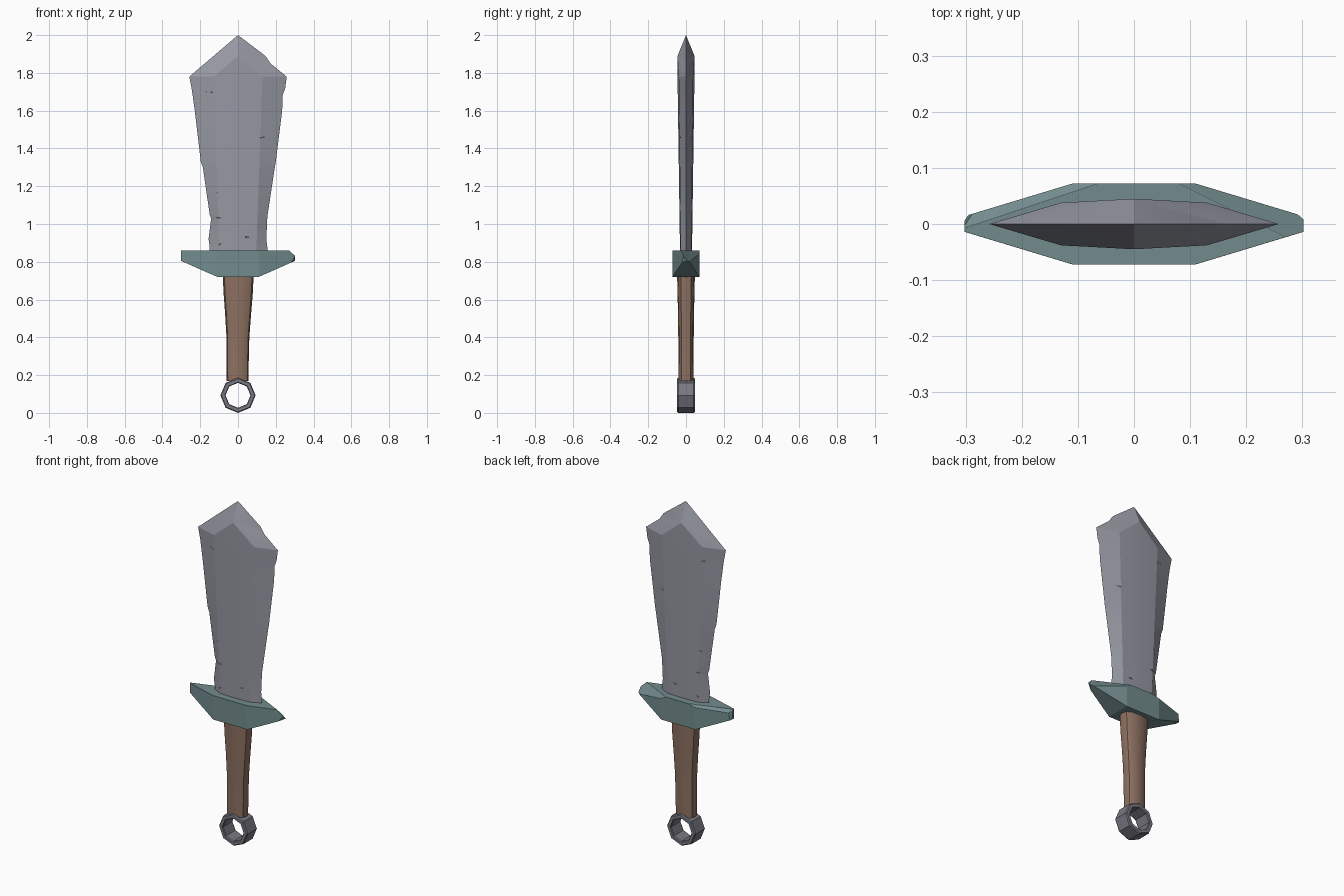
import bpy, bmesh
from math import sin, cos, pi, radians
from mathutils import Vector

if "Cube" in bpy.data.objects:
    bpy.data.objects.remove(bpy.data.objects["Cube"])


def material(name, rgb):
    m = bpy.data.materials.new(name)
    m.diffuse_color = (*rgb, 1)
    m.use_nodes = True
    m.node_tree.nodes["Principled BSDF"].inputs["Base Color"].default_value = m.diffuse_color
    return m


def finish(name, bm, mat=None, angle=None):
    bmesh.ops.recalc_face_normals(bm, faces=bm.faces)
    me = bpy.data.meshes.new(name)
    bm.to_mesh(me)
    bm.free()
    ob = bpy.data.objects.new(name, me)
    bpy.context.collection.objects.link(ob)
    if mat:
        me.materials.append(mat)
    if angle:
        bpy.ops.object.select_all(action='DESELECT')
        ob.select_set(True)
        bpy.context.view_layer.objects.active = ob
        bpy.ops.object.shade_smooth_by_angle(angle=radians(angle))
    return ob


def skin(bm, loops, closed=False):
    """Bridge equal-length point loops; cap the ends unless closed."""
    rings = [[bm.verts.new(p) for p in lp] for lp in loops]
    n = len(rings[0])
    pairs = list(zip(rings, rings[1:] + rings[:1] if closed else rings[1:]))
    for a, b in pairs:
        for i in range(n):
            j = (i + 1) % n
            bm.faces.new((a[i], a[j], b[j], b[i]))
    return rings


steel = material("steel", (0.31, 0.32, 0.37))
bronze = material("teal_metal", (0.17, 0.26, 0.27))
wood = material("wood", (0.27, 0.165, 0.12))
iron = material("dark_iron", (0.19, 0.19, 0.23))

# Blade: rows of (z, left edge, right edge) with a slight chipped outline
rows = [(0.80, -.150, .155), (0.88, -.150, .155), (0.92, -.156, .150),
        (1.03, -.142, .155), (1.05, -.150, .157), (1.30, -.186, .195),
        (1.33, -.197, .200), (1.60, -.229, .234), (1.68, -.240, .236),
        (1.72, -.246, .250), (1.78, -.258, .258)]
loops = []
for z, l, r in rows:
    t = (z - 0.80) / 0.98
    rx, yc, yr = .095 + .035 * t, .031 + .014 * t, .027 + .011 * t
    loops.append([(l, 0, z), (-rx, -yr, z), (0, -yc, z), (rx, -yr, z),
                  (r, 0, z), (rx, yr, z), (0, yc, z), (-rx, yr, z)])
bm = bmesh.new()
rings = skin(bm, loops)
bm.faces.new(rings[0])
L, fl, fc, fr, R, br, bc, bl = rings[-1]
tip, c1, c2 = [bm.verts.new(p) for p in
               ((0, 0, 2.0), (.145, 0, 1.89), (.172, 0, 1.85))]
for y, a, c, b in ((-.045, fl, fc, fr), (.045, bl, bc, br)):
    top = bm.verts.new((0, y, 1.89))
    for f in ((a, c, top), (c, b, top), (L, a, top), (L, top, tip),
              (b, R, top), (R, c2, top), (c2, c1, top), (c1, tip, top)):
        bm.faces.new(f)
blade = finish("blade", bm, steel, 12)

# Cracks: tapered wedges cut in both faces (start x, z, end x, z, depth y)
cracks = [(-.22, 1.325, -.04, 1.295, .004), (-.18, 1.03, .04, 1.04, .004),
          (.18, .875, .06, .875, .004), (.14, 1.46, .05, 1.445, .024),
          (-.12, 1.16, -.04, 1.20, .024), (-.17, 1.70, -.05, 1.69, .022),
          (-.10, .89, -.04, .925, .02), (.04, .93, .12, .932, .02),
          (.27, 1.625, .10, 1.55, .004)]
bm = bmesh.new()
for x0, z0, x1, z1, d in cracks:
    for s in (-1, 1):
        v = [bm.verts.new(p) for p in
             ((x0, s * .06, z0 - .014), (x0, s * .06, z0 + .014),
              (x0, s * d, z0), (x1, s * .06, z1))]
        for f in ((0, 1, 2), (0, 1, 3), (1, 2, 3), (0, 2, 3)):
            bm.faces.new([v[i] for i in f])
cutter = finish("crack_cutter", bm)
cutter.hide_render = True
cutter.hide_set(True)
mod = blade.modifiers.new("cracks", 'BOOLEAN')
mod.operation, mod.solver, mod.object = 'DIFFERENCE', 'EXACT', cutter

# Guard: eight-sided plan, underside rising toward the ends
plan = [(-.302, -.014), (-.11, -.072), (.11, -.072), (.302, -.014),
        (.302, .014), (.11, .072), (-.11, .072), (-.302, .014)]
under = [(x, y, .72 if abs(x) < .2 else .805) for x, y in plan]
bm = bmesh.new()
lo, hi = skin(bm, [under, [(x, y, .86) for x, y in plan]])
bm.faces.new(hi)
for idx in ((0, 1, 6, 7), (1, 2, 5, 6), (2, 3, 4, 5)):
    bm.faces.new([lo[i] for i in idx])
# worn corners sliced off by planes
for co, no in (((.13, .06, .845), (.35, .7, .6)),
               ((-.135, .062, .85), (-.2, .6, .8)),
               ((.293, -.012, .81), (.8, -.5, -.4)),
               ((-.296, .010, .83), (-.8, .6, .1))):
    bmesh.ops.recalc_face_normals(bm, faces=bm.faces)
    cut = bmesh.ops.bisect_plane(bm, geom=bm.verts[:] + bm.edges[:] + bm.faces[:],
                                 plane_co=co, plane_no=Vector(no), clear_outer=True)
    edges = [e for e in cut["geom_cut"] if isinstance(e, bmesh.types.BMEdge)]
    bmesh.ops.holes_fill(bm, edges=edges)
guard = finish("guard", bm, bronze)
mod = guard.modifiers.new("soft_edges", 'BEVEL')
mod.width, mod.segments = .004, 1

# Handle: slightly bowed, rounded section (z, left, right, half depth)
handle = [(.17, -.060, .055, .039), (.28, -.061, .057, .040),
          (.40, -.061, .060, .041), (.52, -.068, .069, .042),
          (.63, -.076, .078, .045), (.73, -.081, .083, .047)]


def rounded(a):
    return abs(a) ** .75 * (1 if a > 0 else -1)


loops = [[((l + r) / 2 + (r - l) / 2 * rounded(cos(i * pi / 6)),
           d * rounded(sin(i * pi / 6)), z) for i in range(12)]
         for z, l, r, d in handle]
bm = bmesh.new()
rings = skin(bm, loops)
bm.faces.new(rings[0])
bm.faces.new(rings[-1])
finish("handle", bm, wood, 40)

# Pommel ring: octagonal, chamfered rims
section = [(.066, -.042), (.070, -.047), (.088, -.047), (.093, -.041),
           (.093, .041), (.088, .047), (.070, .047), (.066, .042)]
loops = [[(r * sin(k * pi / 4), y, .093 + r * cos(k * pi / 4))
          for r, y in section] for k in range(8)]
bm = bmesh.new()
skin(bm, loops, closed=True)
finish("pommel_ring", bm, iron)
